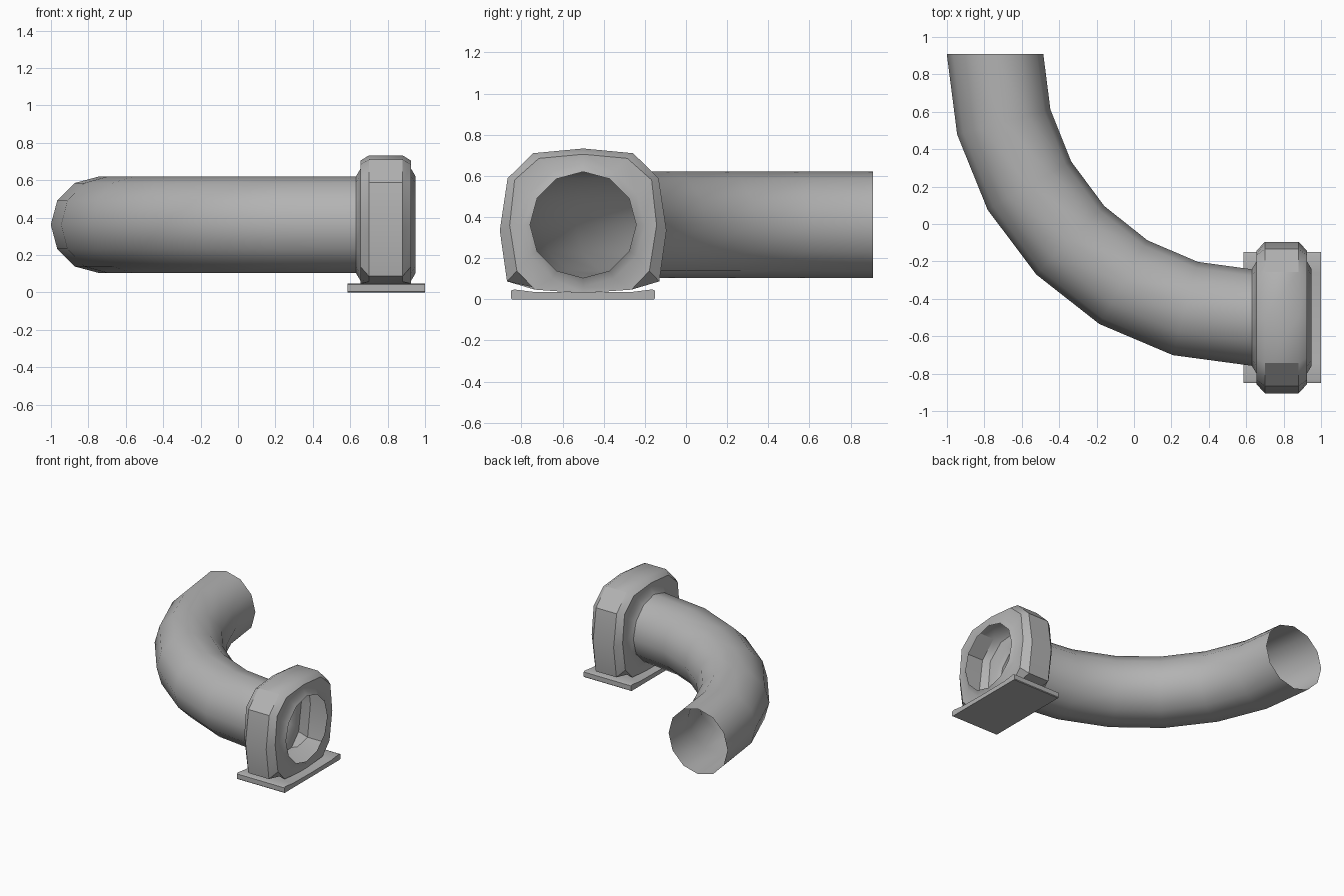
import bpy, bmesh
from math import sin, cos, pi, radians
from mathutils import Vector

if "Cube" in bpy.data.objects:
    bpy.data.objects.remove(bpy.data.objects["Cube"], do_unlink=True)

metal = bpy.data.materials.new("grey metal")
metal.use_nodes = True
grey = (0.45, 0.45, 0.45, 1)
metal.diffuse_color = grey
metal.node_tree.nodes["Principled BSDF"].inputs["Base Color"].default_value = grey

SIDES, RADIUS = 12, 0.258
AXIS_Y, AXIS_Z = -0.5, 0.362


def finish(name, bm):
    """Turn a bmesh into a shaded object."""
    bmesh.ops.recalc_face_normals(bm, faces=bm.faces)
    mesh = bpy.data.meshes.new(name)
    bm.to_mesh(mesh)
    bm.free()
    mesh.materials.append(metal)
    obj = bpy.data.objects.new(name, mesh)
    bpy.context.collection.objects.link(obj)
    bpy.ops.object.select_all(action='DESELECT')
    obj.select_set(True)
    bpy.context.view_layer.objects.active = obj
    bpy.ops.object.shade_smooth_by_angle(angle=radians(35))
    return obj


def loft(name, rings, capped=False):
    """Skin a list of equally long closed rings."""
    bm = bmesh.new()
    loops = [[bm.verts.new(p) for p in ring] for ring in rings]
    n = len(loops[0])
    for a, b in zip(loops, loops[1:]):
        for i in range(n):
            j = (i + 1) % n
            bm.faces.new((a[i], a[j], b[j], b[i]))
    if capped:
        bm.faces.new(loops[0])
        bm.faces.new(loops[-1])
    return finish(name, bm)


# Open pipe sweeping a quarter turn
centre = Vector((0.63, 0.91, AXIS_Z))
pipe_rings = []
for k in range(7):
    t = radians(15 * k)
    out = Vector((-cos(t), -sin(t), 0))
    mid = centre + Vector((-1.373 * cos(t), -1.41 * sin(t), 0))
    pipe_rings.append([mid + RADIUS * (out * cos(a) + Vector((0, 0, sin(a))))
                       for a in (2 * pi * i / SIDES for i in range(SIDES))])
loft("curved_pipe", pipe_rings)


# Hollow squared collar: half outlines run from top to bottom, then mirror
def circle(r):
    return [(r * sin(pi * i / 6), AXIS_Z + r * cos(pi * i / 6)) for i in range(7)]


def section(x, half):
    full = half + [(-y, z) for y, z in half[-2:0:-1]]
    return [(x, AXIS_Y + y, z) for y, z in full]


rim = [(0, .733), (.243, .71), (.367, .588), (.405, .335), (.37, .087), (.24, .058), (0, .035)]
shoulder = [(0, .705), (.215, .685), (.333, .58), (.357, .36), (.322, .138), (.235, .047), (0, .03)]
lip, bore = circle(.3), circle(RADIUS)
half_profile = [(.16, bore), (.135, lip), (.135, shoulder), (.09, rim)]
stations = [(-dx, s) for dx, s in half_profile] + half_profile[::-1]
loft("flange_collar", [section(.79 + dx, s) for dx, s in stations])

# Base plate with a slightly dished top
half_plate = [(0, .033), (.24, .036), (.335, .048), (.35, .042), (.35, .005), (.345, 0), (0, 0)]
loft("base_plate", [section(x, half_plate) for x in (.585, 1.0)], capped=True)
